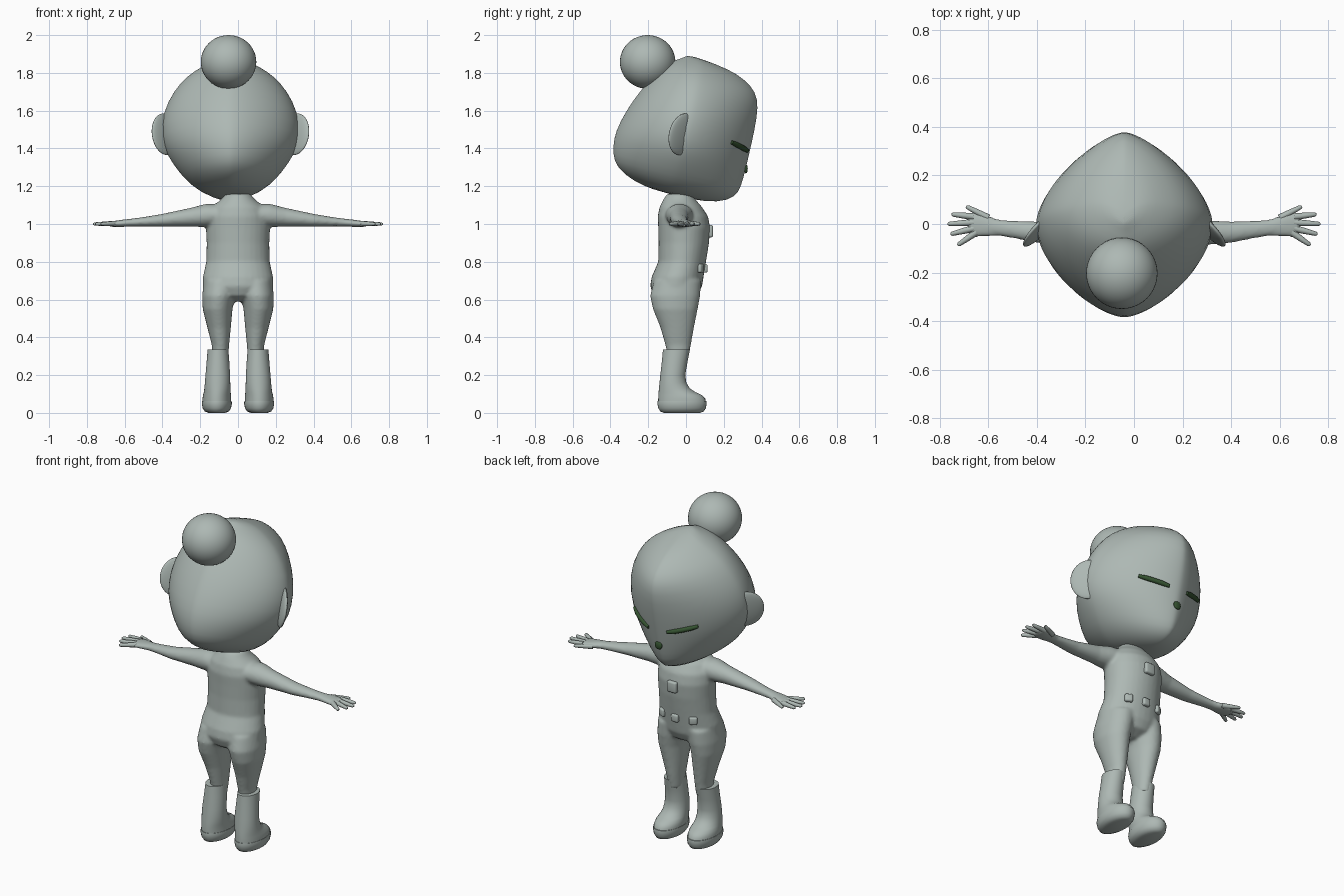
import bpy, bmesh, math
from mathutils import Matrix, Vector

if "Cube" in bpy.data.objects:
    bpy.data.objects.remove(bpy.data.objects["Cube"])


def material(name, rgb):
    m = bpy.data.materials.new(name)
    m.use_nodes = True
    m.diffuse_color = (*rgb, 1)
    m.node_tree.nodes["Principled BSDF"].inputs["Base Color"].default_value = (*rgb, 1)
    return m


GREY = material("pale grey", (0.42, 0.48, 0.455))
GREEN = material("dark green", (0.035, 0.085, 0.03))


def finish(name, bm, mat=GREY, angle=60):
    bmesh.ops.recalc_face_normals(bm, faces=bm.faces)
    mesh = bpy.data.meshes.new(name)
    bm.to_mesh(mesh)
    bm.free()
    obj = bpy.data.objects.new(name, mesh)
    bpy.context.collection.objects.link(obj)
    mesh.materials.append(mat)
    mesh.shade_smooth()
    if angle:
        mesh.set_sharp_from_angle(angle=math.radians(angle))
    return obj


def skin_rings(bm, rings):
    """Bridge rings of points into a closed tube."""
    loops = [[bm.verts.new(p) for p in ring] for ring in rings]
    n = len(loops[0])
    for a, b in zip(loops, loops[1:]):
        for i in range(n):
            j = (i + 1) % n
            bm.faces.new((a[i], a[j], b[j], b[i]))
    bm.faces.new(loops[0])
    bm.faces.new(loops[-1])


def circle(n):
    return [(math.cos(i * math.tau / n), math.sin(i * math.tau / n)) for i in range(n)]


def upright(bm, rows, cx=None, n=32):
    """Rows are z, centre x, half width, back y, front y."""
    skin_rings(bm, [[(x + rx * c, (y0 + y1) / 2 + (y1 - y0) / 2 * s, z)
                     for c, s in circle(n)] for z, x, rx, y0, y1 in rows])


def tube(name, points, radii, mat):
    curve = bpy.data.curves.new(name, "CURVE")
    curve.dimensions = "3D"
    curve.bevel_depth = 1
    curve.bevel_resolution = 3
    curve.use_fill_caps = True
    spline = curve.splines.new("POLY")
    spline.points.add(len(points) - 1)
    for p, co, r in zip(spline.points, points, radii):
        p.co = (*co, 1)
        p.radius = r
    spline.use_smooth = True
    curve.materials.append(mat)
    obj = bpy.data.objects.new(name, curve)
    bpy.context.collection.objects.link(obj)
    return obj


def ball(name, matrix, mat=GREY):
    bm = bmesh.new()
    bmesh.ops.create_uvsphere(bm, u_segments=40, v_segments=24, radius=1, matrix=matrix)
    return finish(name, bm, mat)


# Head: rings in a pitched frame (height, back, front, half width)
HEAD = [(-.352, -.08, .12, .06), (-.335, -.2, .26, .145), (-.284, -.31, .342, .225),
        (-.22, -.345, .357, .28), (-.14, -.361, .358, .335), (-.05, -.352, .357, .37),
        (.087, -.31, .354, .362), (.21, -.25, .344, .3), (.284, -.205, .311, .235),
        (.33, -.165, .24, .165), (.365, -.105, .15, .1), (.384, -.06, .0, .03)]
PITCH = Matrix.Translation((-.04, 0, 1.5)) @ Matrix.Rotation(math.radians(-14), 4, "X")


def head_ring(row, n=48):
    w, back, front, half = row
    ring = []
    for c, s in circle(n):
        ea, eb, r = (1.5, 1.6, front) if s >= 0 else (1.6, 1.8, -back)
        mid = 0 if back < 0 < front else (back + front) / 2
        ring.append(PITCH @ Vector((half * math.copysign(abs(c) ** (2 / ea), c),
                                    mid + r * math.copysign(abs(s) ** (2 / eb), s), w)))
    return ring


bm = bmesh.new()
skin_rings(bm, [head_ring(row) for row in HEAD])
head = finish("head", bm, angle=0)
head.modifiers.new("Round", "SUBSURF").levels = 1
head.modifiers["Round"].render_levels = 1


def face_point(x, w):
    """Point on the face surface at a sideways offset and height."""
    for a, b in zip(HEAD, HEAD[1:]):
        if a[0] <= w <= b[0]:
            t = (w - a[0]) / (b[0] - a[0])
            front, half = (a[k] + t * (b[k] - a[k]) for k in (2, 3))
    return PITCH @ Vector((x, front * (1 - (abs(x) / half) ** 1.5) ** (1 / 1.6), w))


# Hair bun and nose
ball("hair_bun", Matrix.Translation((-.05, -.203, 1.858)) @ Matrix.Diagonal((.147, .147, .142, 1)))
ball("nose", Matrix.Translation(face_point(0, -.125)) @ Matrix.Diagonal((.024, .01, .024, 1)), GREEN)

# Ears and closed eyes
for side, label in ((1, "left"), (-1, "right")):
    ball(label + "_ear", Matrix.Translation((-.04 + side * .345, -.018, 1.475))
         @ Matrix.Rotation(math.radians(-14), 4, "X")
         @ Matrix.Rotation(math.radians(-45 * side), 4, "Z")
         @ Matrix.Diagonal((.1, .02, .112, 1)))
    path = [face_point(side * (.06 + .15 * t), -.03 + .023 * t) for t in (0, .25, .5, .75, 1)]
    tube(label + "_eye", path, [.01, .014, .014, .014, .01], GREEN)

# Body: torso, legs and arms fused into one skin
bm = bmesh.new()
upright(bm, [(z, 0, rx, y0, y1) for z, rx, y0, y1 in (
    (.59, .05, -.12, 0), (.62, .15, -.17, .06), (.67, .186, -.19, .085),
    (.72, .186, -.182, .093), (.8, .168, -.147, .106), (.9, .166, -.145, .122),
    (.98, .17, -.147, .128), (1.04, .165, -.15, .117), (1.09, .14, -.14, .085),
    (1.13, .09, -.12, .05), (1.16, .065, -.1, .03))])
ARM = [(.08, 1.05, -.035, .055, .08), (.17, 1.045, -.035, .062, .07),
       (.25, 1.036, -.036, .05, .054), (.4, 1.02, -.034, .034, .044),
       (.5, 1.012, -.022, .025, .036), (.56, 1.008, -.015, .021, .034),
       (.62, 1.003, -.006, .019, .048), (.66, 1.0, -.003, .016, .052), (.685, 1.0, 0, .012, .042)]
for side in (1, -1):
    upright(bm, [(.28, side * .093, .04, -.09, .01), (.36, side * .093, .046, -.11, .026),
                 (.45, side * .1, .062, -.135, .042), (.55, side * .108, .079, -.175, .062),
                 (.62, side * .102, .088, -.19, .075), (.7, side * .09, .09, -.17, .08)])
    skin_rings(bm, [[(side * x, y + ry * c, z + rz * s) for c, s in circle(24)]
                    for x, z, y, rz, ry in ARM])
body = finish("body", bm, angle=0)
remesh = body.modifiers.new("Fuse", "REMESH")
remesh.mode = "VOXEL"
remesh.voxel_size = .009
remesh.use_smooth_shade = True
smooth = body.modifiers.new("Soften", "SMOOTH")
smooth.factor = .5
smooth.iterations = 6

# Fingers and boots
FINGERS = {"thumb": (.6, .025, .692, .073), "index": (.66, .03, .752, .04),
           "middle": (.66, .006, .768, 0), "ring": (.66, -.018, .756, -.042),
           "little": (.65, -.034, .727, -.088)}
for side, label in ((1, "left"), (-1, "right")):
    for name, (x0, y0, x1, y1) in FINGERS.items():
        pts = [(side * (x0 + (x1 - x0) * t), y0 + (y1 - y0) * t, 1.002 - .002 * t)
               for t in (0, .5, .92, 1)]
        tube(f"{label}_{name}_finger", pts, [.015, .012, .009, .004], GREY)

    bm = bmesh.new()
    upright(bm, [(z, side * x, rx, y0, y1) for z, x, rx, y0, y1 in (
        (.05, .112, .076, -.147, .105), (.075, .112, .076, -.147, .102),
        (.095, .111, .074, -.146, .083), (.11, .11, .071, -.145, .05),
        (.13, .109, .069, -.143, .02), (.16, .108, .067, -.14, .002),
        (.2, .107, .065, -.136, -.004), (.27, .106, .06, -.128, .008),
        (.335, .106, .055, -.122, .021))])
    finish(label + "_boot", bm, angle=50)

    bm = bmesh.new()
    upright(bm, [(z, side * .112, .08 - k, -.152 + k, .11 - k)
                 for z, k in ((0, .035), (.008, .016), (.025, .005), (.05, 0), (.064, .002))])
    finish(label + "_boot_sole", bm, angle=50)


# Buttons: rounded blocks on the chest and belt
def button(name, loc, size, turn=0):
    bm = bmesh.new()
    bmesh.ops.create_cube(bm, size=1, matrix=Matrix.Translation(loc)
                          @ Matrix.Rotation(turn, 4, "Z") @ Matrix.Diagonal((*size, 1)))
    bmesh.ops.bevel(bm, geom=bm.edges[:], offset=.01, segments=3, affect="EDGES", profile=.5)
    finish(name, bm)


button("chest_button", (0, .125, .962), (.062, .036, .065))
for i, label in ((-1, "right"), (0, "middle"), (1, "left")):
    button(label + "_belt_button", (i * .1, .098 - .024 * abs(i), .765),
           (.046, .034, .046), -i * .5)
